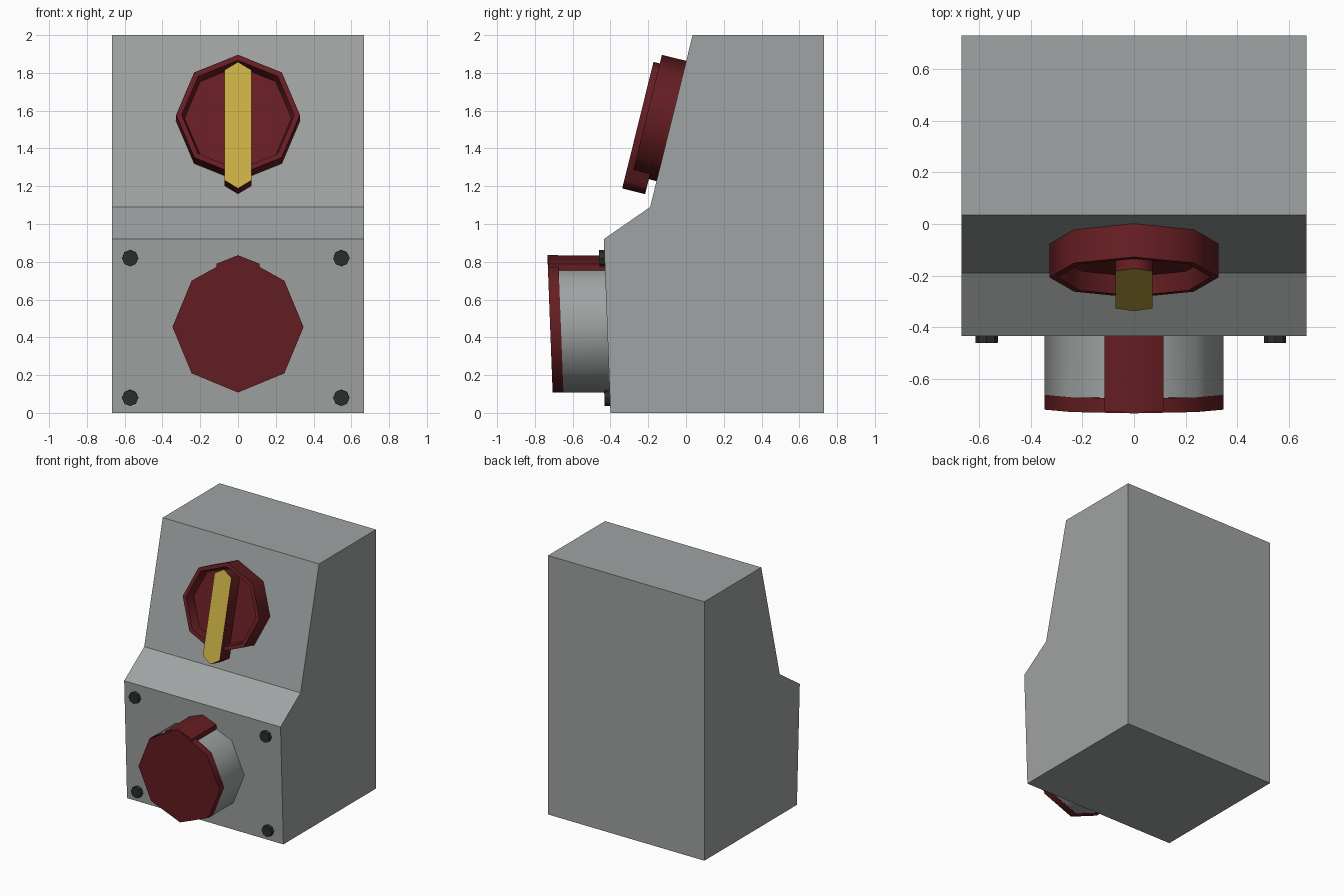
import bpy, bmesh
from math import sin, cos, tau, radians
from mathutils import Matrix, Vector

if "Cube" in bpy.data.objects:
    bpy.data.objects.remove(bpy.data.objects["Cube"])


def material(name, rgb):
    m = bpy.data.materials.new(name)
    m.diffuse_color = (*rgb, 1)
    m.use_nodes = True
    m.node_tree.nodes["Principled BSDF"].inputs["Base Color"].default_value = m.diffuse_color
    return m


GREY = material("grey", (0.35, 0.366, 0.366))
RED = material("dark_red", (0.13, 0.0126, 0.016))
YELLOW = material("yellow", (0.585, 0.43, 0.06))
BLACK = material("black", (0.025, 0.028, 0.028))


def frame(origin, a, b, c=None):
    """Local axes a, b and c (their normal unless given), placed at origin."""
    a, b = Vector(a).normalized(), Vector(b).normalized()
    m = Matrix((a, b, Vector(c) if c else a.cross(b))).transposed().to_4x4()
    m.translation = origin
    return m


def loft(name, rings, mat, mats, end_mat=0, smooth=0):
    """Join rings of local 3D points into a closed solid."""
    bm = bmesh.new()
    vs = [[bm.verts.new(mat @ Vector(p)) for p in r] for r in rings]
    n = len(vs[0])
    for r, s in zip(vs, vs[1:]):
        for i in range(n):
            j = (i + 1) % n
            bm.faces.new((r[i], r[j], s[j], s[i]))
    bm.faces.new(vs[0][::-1])
    bm.faces.new(vs[-1]).material_index = end_mat
    me = bpy.data.meshes.new(name)
    bm.to_mesh(me)
    bm.free()
    for m in mats:
        me.materials.append(m)
    ob = bpy.data.objects.new(name, me)
    bpy.context.collection.objects.link(ob)
    if smooth:
        bpy.ops.object.select_all(action='DESELECT')
        bpy.context.view_layer.objects.active = ob
        ob.select_set(True)
        bpy.ops.object.shade_smooth_by_angle(angle=radians(smooth))
    return ob


def prism(pts, h0, h1):
    return [[(*p, h) for p in pts] for h in (h0, h1)]


def octagon(cx, cy, r, h):
    return [(cx + r * sin(-i * tau / 8), cy + r * cos(i * tau / 8), h) for i in range(8)]


# housing: side profile extruded across the width
profile = [(-0.40, 0), (0.73, 0), (0.73, 2), (0.035, 2), (-0.19, 1.09), (-0.435, 0.92)]
loft("housing", prism(profile, -0.668, 0.668), frame((0, 0, 0), (0, 1, 0), (0, 0, 1)), [GREY])

# panel frames: x across, y up the slope, z outward
upper = frame((0, -0.19, 1.09), (1, 0, 0), (0, 0.225, 0.91))
lower = frame((0, -0.40, 0), (1, 0, 0), (0, -0.035, 0.92))
level = frame((0, -0.40, 0), (1, 0, 0), (0, -0.035, 0.92), (0, -1, 0))

# rotary switch dial with a recessed face
dial = [(0.328, 0), (0.328, 0.133), (0.298, 0.133), (0.283, 0.06)]
loft("switch_dial", [octagon(0, 0.469, r, h) for r, h in dial], upper, [RED], smooth=50)

# pointed switch handle with a yellow front
w, t0, t1, tip = 0.072, 0.06, 0.75, 0.045
bar = [(0, t0), (w, t0 + tip), (w, t1 - tip), (0, t1), (-w, t1 - tip), (-w, t0 + tip)]
loft("switch_handle", prism(bar, 0.042, 0.167), upper, [RED, YELLOW], 1, smooth=70)

# socket barrel running level out of the sloping panel
loft("socket_barrel", [octagon(0, 0.455, 0.346, h) for h in (-0.01, 0.245)], level, [GREY], smooth=50)

# socket cover, its top corner raised to meet the hinge
cover = [octagon(0, 0.455, 0.347, h) for h in (0.245, 0.302)]
for ring in cover:
    ring[0] = (0, 0.836, ring[0][2])
loft("socket_cover", cover, level, [RED], smooth=60)

# hinge ridge on top of the barrel
ridge = [(-0.115, 0.70), (0.115, 0.70), (0.115, 0.79), (0, 0.835), (-0.115, 0.79)]
loft("cover_hinge", prism(ridge, -0.01, 0.298), level, [RED], smooth=50)

# corner bolts
for x in (-0.571, 0.547):
    for z in (0.08, 0.82):
        loft("panel_bolt", [octagon(x, z, 0.043, h) for h in (-0.01, 0.029)], lower, [BLACK])
